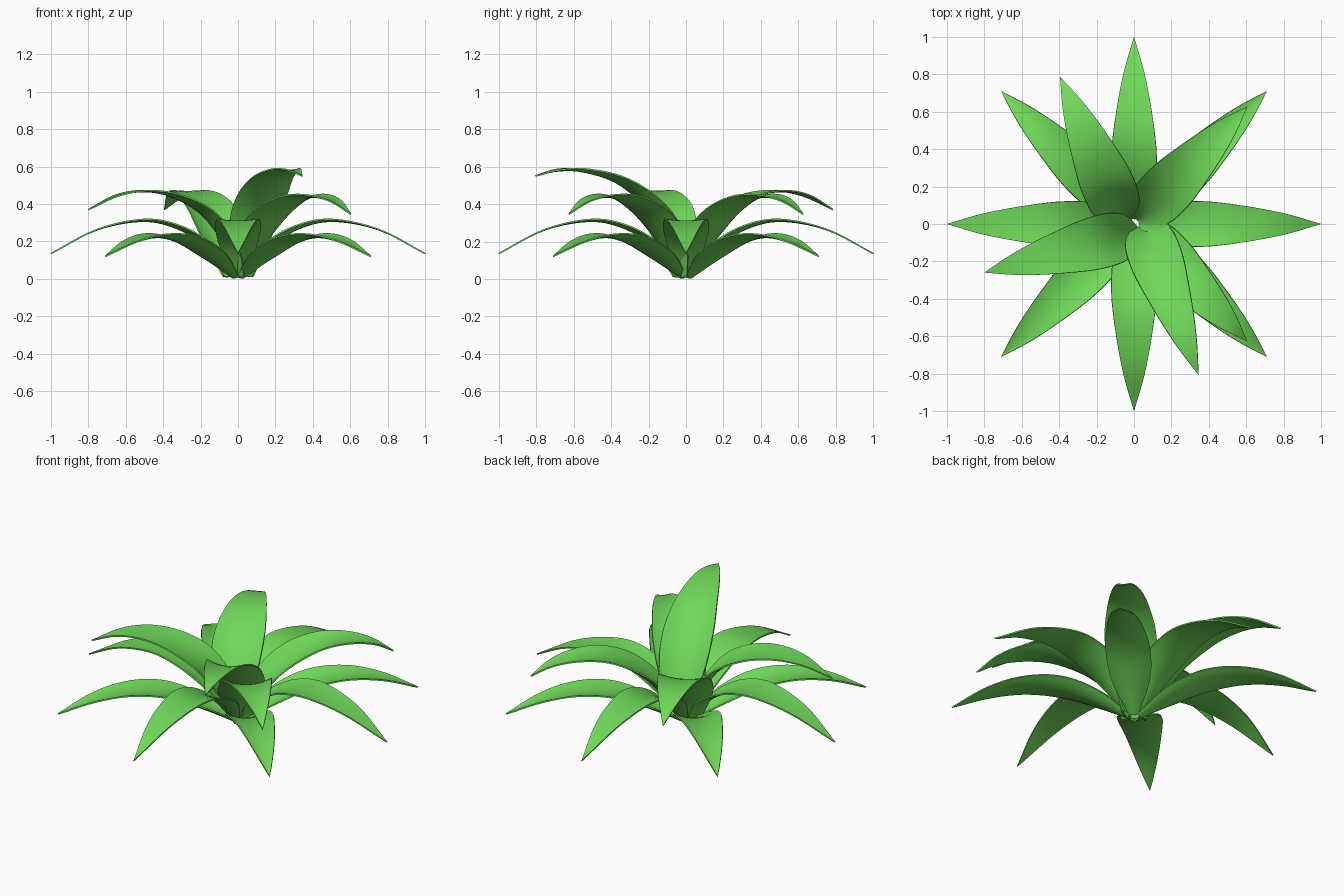
import bpy, bmesh, math
from mathutils import Vector

cube = bpy.data.objects.get("Cube")
if cube:
    bpy.data.objects.remove(cube, do_unlink=True)

green = bpy.data.materials.new("leaf_green")
green.use_nodes = True
colour = (0.16, 0.70, 0.10, 1)
green.diffuse_color = colour
bsdf = green.node_tree.nodes["Principled BSDF"]
bsdf.inputs["Base Color"].default_value = colour
bsdf.inputs["Roughness"].default_value = 0.8

ROWS, COLS = 24, 8
THICKNESS = 0.008
# Relative half width, evenly spaced from root to tip
OUTLINE = [Vector((w, 0)) for w in (0.2, 0.86, 1.0, 0.8, 0.47, 0.0)]


def spline(points, t):
    """Smooth curve through evenly weighted points, t from 0 to 1."""
    last = len(points) - 1
    i = min(int(t * last), last - 1)
    f = t * last - i
    b, c = points[i], points[i + 1]
    a = points[i - 1] if i > 0 else b * 2 - c
    d = points[i + 2] if i + 2 <= last else c * 2 - b
    return (b * 2 + (c - a) * f + (a * 2 - b * 5 + c * 4 - d) * f ** 2
            + (b * 3 - a - c * 3 + d) * f ** 3) / 2


def leaf(name, angle, profile, half_width, root_cup, tip_cup, origin=(0, 0)):
    """Arching blade: profile is (radius, height), cupped across its width."""
    path = [Vector(p) for p in profile]
    spine = [spline(path, i / ROWS) for i in range(ROWS + 1)]
    lengths = [0.0]
    for p, q in zip(spine, spine[1:]):
        lengths.append(lengths[-1] + (q - p).length)
    a = math.radians(angle)
    base = Vector((*origin, 0))
    out = Vector((math.cos(a), math.sin(a), 0))
    side = Vector((-out.y, out.x, 0))
    up = Vector((0, 0, 1))
    bm = bmesh.new()
    rows = []
    for i, p in enumerate(spine):
        t = lengths[i] / lengths[-1]
        tangent = (spine[min(i + 1, ROWS)] - spine[max(i - 1, 0)]).normalized()
        normal = up * tangent.x - out * tangent.y
        w = half_width * max(spline(OUTLINE, t).x, 0)
        cup = tip_cup + (root_cup - tip_cup) * (1 - t) ** 2
        row = []
        for j in range(COLS + 1):
            u = 2 * j / COLS - 1
            row.append(bm.verts.new(base + out * p.x + up * p.y + side * w * u
                                    + normal * (w * cup * u * u + THICKNESS / 2)))
        rows.append(row)
    for r, s in zip(rows, rows[1:]):
        for j in range(COLS):
            bm.faces.new((r[j], s[j], s[j + 1], r[j + 1]))
    bmesh.ops.remove_doubles(bm, verts=bm.verts, dist=0.0002)
    # Give the blade a thin body with crisp rims
    bmesh.ops.solidify(bm, geom=bm.faces[:], thickness=THICKNESS)
    bmesh.ops.recalc_face_normals(bm, faces=bm.faces)
    for f in bm.faces:
        f.smooth = True
    for e in bm.edges:
        e.smooth = e.calc_face_angle(0) < 0.7
    mesh = bpy.data.meshes.new(name)
    bm.to_mesh(mesh)
    bm.free()
    mesh.materials.append(green)
    obj = bpy.data.objects.new(name, mesh)
    bpy.context.collection.objects.link(obj)


ARCHED = [(.03, .01), (.17, .175), (.34, .275), (.52, .308), (.76, .26), (1, .135)]
LOW = [(.03, .005), (.2, .1), (.4, .19), (.6, .222), (.8, .195), (1.005, .12)]
MIDDLE = [(.03, .01), (.12, .16), (.27, .32), (.44, .415), (.6, .437),
          (.75, .41), (.87, .345)]
INNER = [(.02, .01), (.1, .18), (.22, .34), (.38, .435), (.54, .467),
         (.7, .445), (.858, .37)]
TALL = [(.02, .01), (.08, .19), (.2, .37), (.38, .51), (.57, .57),
        (.72, .578), (.857, .55)]

# Outer ring
for k in range(4):
    leaf(f"arched_leaf_{k + 1}", 90 * k, ARCHED, 0.12, 0.4, 0.0)
    leaf(f"low_leaf_{k + 1}", 90 * k + 45, LOW, 0.12, 0.4, 0.15)

# Middle pair on the left
for name, angle in (("back", 46), ("front", -46)):
    leaf(f"middle_leaf_{name}", angle, MIDDLE, 0.14, 0.5, 0.12)

# Inner crown, each leaf set slightly off the centre like a pinwheel
leaf("inner_leaf_right", 194.8, INNER, 0.14, 0.5, 0.0, (0.03, -0.04))
leaf("inner_leaf_back", 113.7, INNER, 0.14, 0.5, 0.0, (-0.05, 0))
leaf("tall_leaf_front", -69.9, TALL, 0.14, 0.5, 0.15, (0.05, 0))
